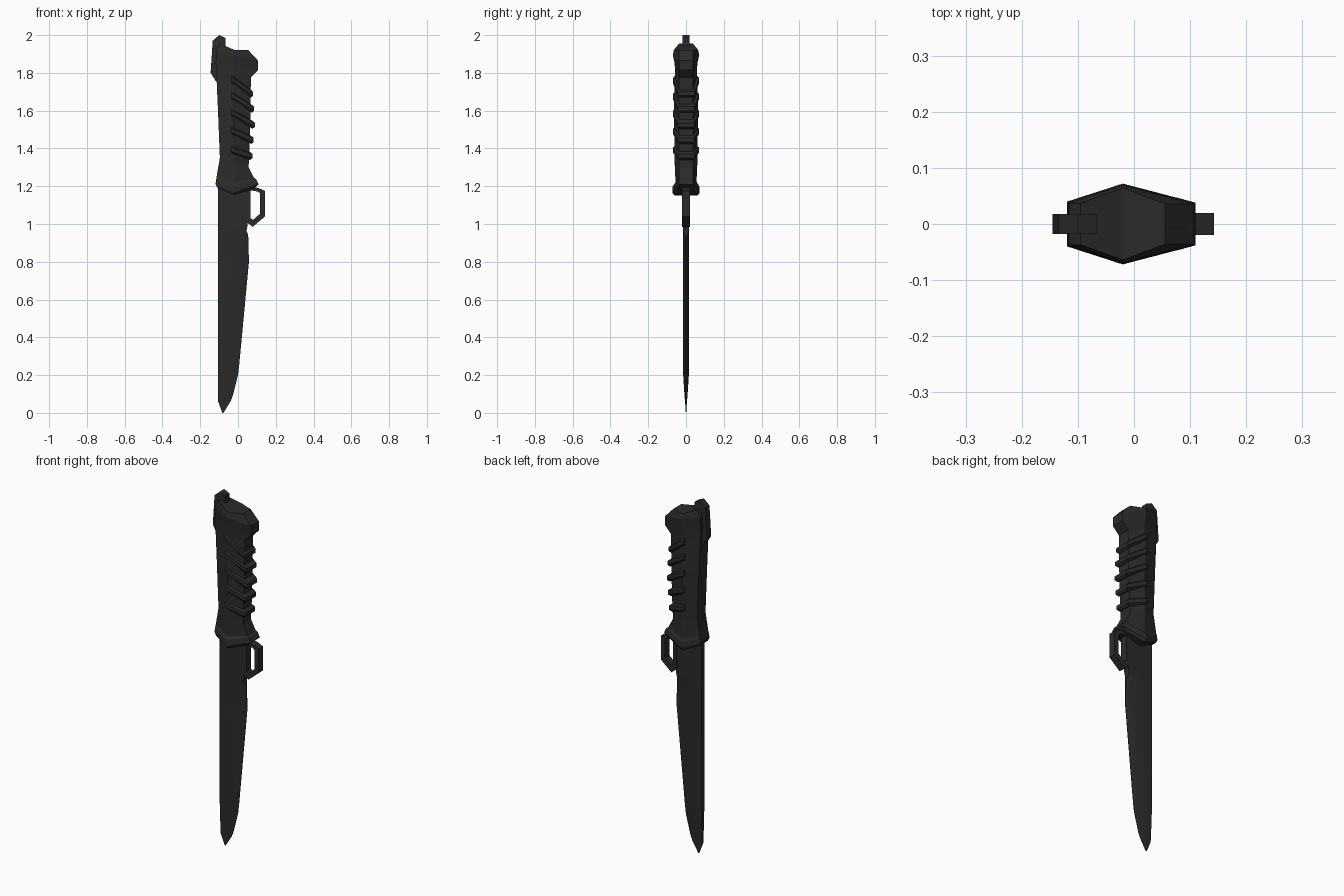
import bpy, bmesh

def material(name, v):
    m = bpy.data.materials.new(name)
    m.diffuse_color = (v, v, v, 1)
    return m

DARK = material("dark_grey", 0.024)

def finish(name, bm):
    bmesh.ops.recalc_face_normals(bm, faces=bm.faces)
    me = bpy.data.meshes.new(name)
    bm.to_mesh(me)
    bm.free()
    ob = bpy.data.objects.new(name, me)
    bpy.context.collection.objects.link(ob)
    me.materials.append(DARK)
    return ob

def loft(name, rows):
    """Each row: left, middle, right (x, half thickness, z), mirrored in y."""
    bm = bmesh.new()
    rings = []
    for row in rows:
        pts = [(x, -y, z) for x, y, z in row] + [(x, y, z) for x, y, z in row[::-1]]
        rings.append([bm.verts.new(p) for p in pts])
    for a, b in zip(rings, rings[1:]):
        for i in range(6):
            j = (i + 1) % 6
            bm.faces.new((a[i], a[j], b[j], b[i]))
    for r in (rings[0], rings[-1]):
        bm.faces.new((r[0], r[1], r[4], r[5]))
        bm.faces.new((r[1], r[2], r[3], r[4]))
    return finish(name, bm)

def plate(name, outline, half, hole=None):
    """Flat xz outline with thickness in y, optionally with a matching hole."""
    bm = bmesh.new()
    loops = [[bm.verts.new((x, y, z)) for x, z in o]
             for o in (outline, hole or []) for y in (-half, half)]
    n = len(outline)
    of, ob_, hf, hb = loops
    for i in range(n):
        j = (i + 1) % n
        bm.faces.new((of[i], of[j], ob_[j], ob_[i]))
        if hole:
            bm.faces.new((hf[i], hf[j], hb[j], hb[i]))
            bm.faces.new((of[i], of[j], hf[j], hf[i]))
            bm.faces.new((ob_[i], ob_[j], hb[j], hb[i]))
    if not hole:
        bm.faces.new(of)
        bm.faces.new(ob_)
    return finish(name, bm)

# Blade: z, spine x, bevel start x, edge x, half thickness, edge half thickness
B = [(0.0, -0.083, -0.080, -0.077, 0.001, 0.001),
     (0.06, -0.105, -0.078, -0.040, 0.005, 0.001),
     (0.09, -0.105, -0.074, -0.028, 0.008, 0.001),
     (0.20, -0.105, -0.055, 0.0, 0.015, 0.001),
     (0.26, -0.105, -0.045, 0.007, 0.017, 0.001),
     (0.80, -0.105, 0.005, 0.058, 0.017, 0.001),
     (0.94, -0.105, 0.030, 0.054, 0.017, 0.004),
     (0.965, -0.105, 0.030, 0.045, 0.017, 0.016),
     (0.99, -0.105, 0.030, 0.050, 0.017, 0.017),
     (1.22, -0.105, 0.030, 0.050, 0.017, 0.017)]
blade = loft("blade", [((s, t * 0.8, z), (m, t, z), (e, te, z)) for z, s, m, e, t, te in B])
bpy.context.view_layer.objects.active = blade
blade.select_set(True)
bpy.ops.object.shade_smooth_by_angle(angle=0.5)

# Barrel ring beside the blade
plate("barrel_ring",
      [(0.045, 1.205), (0.11, 1.19), (0.143, 1.175), (0.143, 1.04), (0.078, 0.985), (0.045, 1.01)], 0.02,
      [(0.067, 1.178), (0.105, 1.172), (0.117, 1.162), (0.117, 1.055), (0.080, 1.022), (0.067, 1.03)])

# Handle: left x, z / middle half width, z / right x, z
H = [(-0.112, 1.22, 0.058, 1.18, 0.098, 1.22),
     (-0.115, 1.24, 0.056, 1.23, 0.090, 1.235),
     (-0.096, 1.35, 0.060, 1.32, 0.056, 1.30),
     (-0.100, 1.45, 0.062, 1.45, 0.062, 1.42),
     (-0.106, 1.60, 0.064, 1.60, 0.066, 1.58),
     (-0.114, 1.78, 0.058, 1.79, 0.068, 1.775),
     (-0.118, 1.85, 0.060, 1.85, 0.106, 1.815),
     (-0.116, 1.92, 0.070, 1.895, 0.106, 1.865),
     (-0.095, 1.955, 0.064, 1.922, 0.055, 1.92)]
loft("handle", [((xl, 0.037, zl), (-0.02, ym, zm), (xr, 0.036, zr))
                for xl, zl, ym, zm, xr, zr in H])

# Chevron guard
G = [(-0.108, 1.19, 0.062, 1.152, 0.080, 1.185),
     (-0.119, 1.21, 0.072, 1.165, 0.110, 1.21),
     (-0.115, 1.238, 0.070, 1.20, 0.097, 1.236),
     (-0.105, 1.25, 0.054, 1.215, 0.085, 1.245)]
loft("guard", [((xl, 0.04, zl), (-0.02, ym, zm), (xr, 0.038, zr))
               for xl, zl, ym, zm, xr, zr in G])

# Slanted grip ribs wrapping the right side of the handle
for i, (zl, zr) in enumerate([(1.395, 1.36), (1.495, 1.445), (1.59, 1.525),
                              (1.68, 1.61), (1.765, 1.69)]):
    xr = 0.072 + 0.018 * (1 - abs(i - 2.2) / 3)
    rows = []
    for dz, s in ((-0.021, 0.012), (-0.011, 0), (0.011, 0), (0.021, 0.012)):
        rows.append(((-0.034, 0.068 - s, zl + dz), (-0.02, 0.070 - s, zl - 0.006 + dz),
                     (xr - s, 0.044 - s * 0.7, zr + dz)))
    loft(f"grip_rib_{i + 1}", rows)

# Pommel catch on the spine side
plate("pommel_catch", [(-0.100, 1.755), (-0.118, 1.757), (-0.145, 1.80), (-0.134, 1.97),
                       (-0.100, 2.0), (-0.066, 1.985), (-0.066, 1.90)], 0.018)
